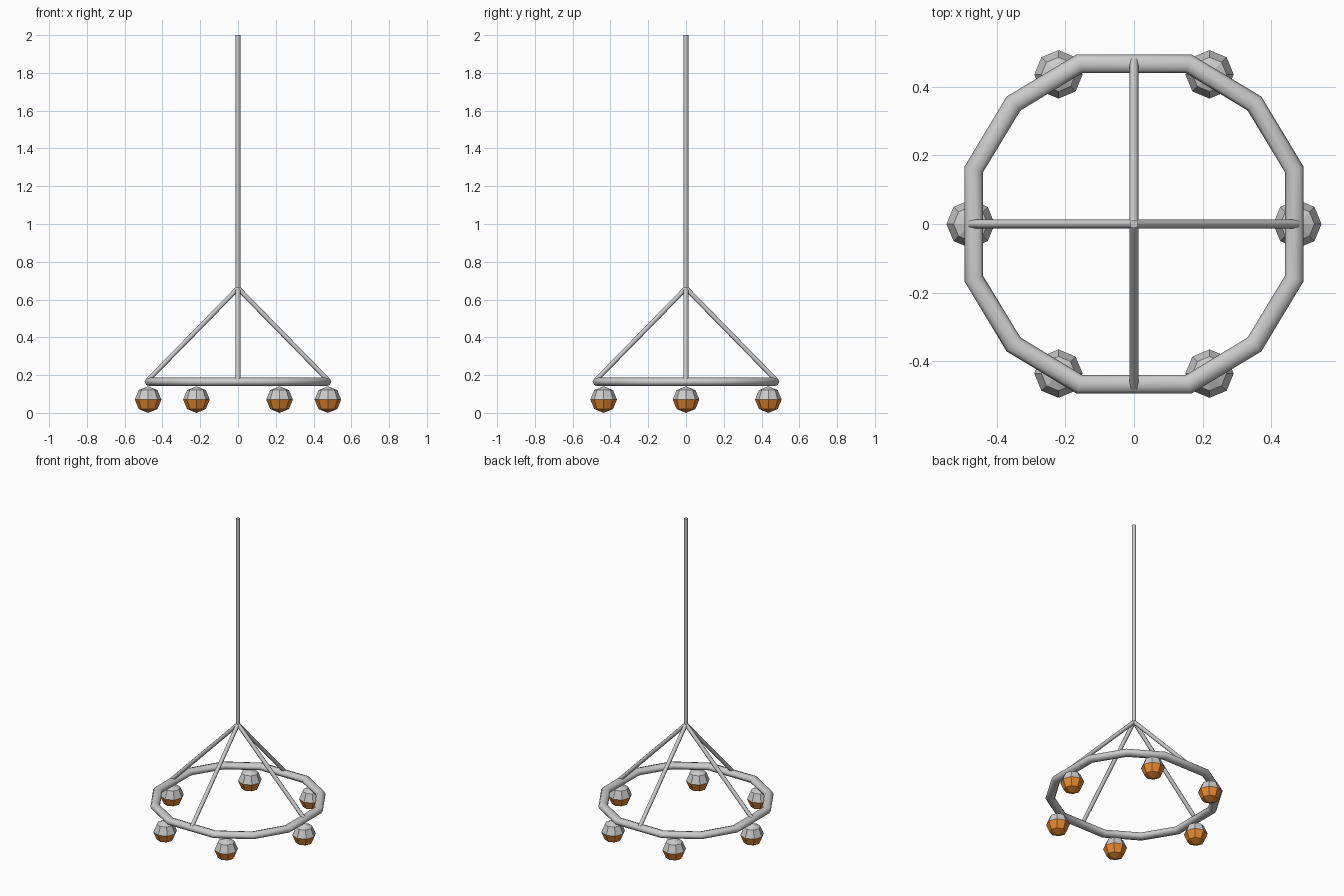
import bpy, bmesh, math
from mathutils import Vector

if "Cube" in bpy.data.objects:
    bpy.data.objects.remove(bpy.data.objects["Cube"])

orange = bpy.data.materials.new("orange")
orange.diffuse_color = (0.8, 0.25, 0.03, 1)
orange.use_nodes = True
orange.node_tree.nodes["Principled BSDF"].inputs["Base Color"].default_value = orange.diffuse_color


def tube(name, points, radius, cyclic=False):
    """Swept tube with eight sides, turned into a smooth mesh."""
    curve = bpy.data.curves.new(name, 'CURVE')
    curve.dimensions = '3D'
    curve.bevel_depth = radius
    curve.bevel_resolution = 2
    curve.use_fill_caps = not cyclic
    spline = curve.splines.new('POLY')
    spline.points.add(len(points) - 1)
    for p, co in zip(spline.points, points):
        p.co = (*co, 1)
    spline.use_cyclic_u = cyclic
    ob = bpy.data.objects.new(name, curve)
    bpy.context.collection.objects.link(ob)
    bpy.ops.object.select_all(action='DESELECT')
    bpy.context.view_layer.objects.active = ob
    ob.select_set(True)
    bpy.ops.object.convert(target='MESH')
    bpy.ops.object.shade_smooth_by_angle(angle=math.radians(50))
    return ob


# Base ring: twelve corners, one quarter repeated four times
quarter = [(0.467, 0.159), (0.351, 0.351), (0.159, 0.467)]
ring_pts = []
for k in range(4):
    c, s = round(math.cos(k * math.pi / 2)), round(math.sin(k * math.pi / 2))
    ring_pts += [(c * x - s * y, s * x + c * y, 0) for x, y in quarter]
ring = tube("base_ring", ring_pts, 0.0285, True)
ring.scale.z = 0.8
ring.location.z = 0.164

# Upright pole
tube("pole", [(0, 0, 0.645), (0, 0, 2)], 0.0125)

# Four sloping struts from the pole to the ring
for k in range(4):
    a = k * math.pi / 2
    foot = (0.475 * math.cos(a), 0.475 * math.sin(a), 0.175)
    tube(f"strut_{k + 1}", [(0, 0, 0.66), foot], 0.0125)

# Six ball feet, lower half orange
feet = [(sx * 0.476, 0) for sx in (-1, 1)]
feet += [(sx * 0.22, sy * 0.436) for sx in (-1, 1) for sy in (-1, 1)]
for i, (x, y) in enumerate(feet):
    me = bpy.data.meshes.new("ball_foot")
    bm = bmesh.new()
    bmesh.ops.create_uvsphere(bm, u_segments=8, v_segments=4, radius=0.0705)
    for f in bm.faces:
        f.material_index = int(f.calc_center_median().z < 0)
    bm.to_mesh(me)
    bm.free()
    grey = bpy.data.materials.get("grey") or bpy.data.materials.new("grey")
    me.materials.append(grey)
    me.materials.append(orange)
    ob = bpy.data.objects.new(f"ball_foot_{i + 1}", me)
    ob.location = (x, y, 0.0705)
    bpy.context.collection.objects.link(ob)
